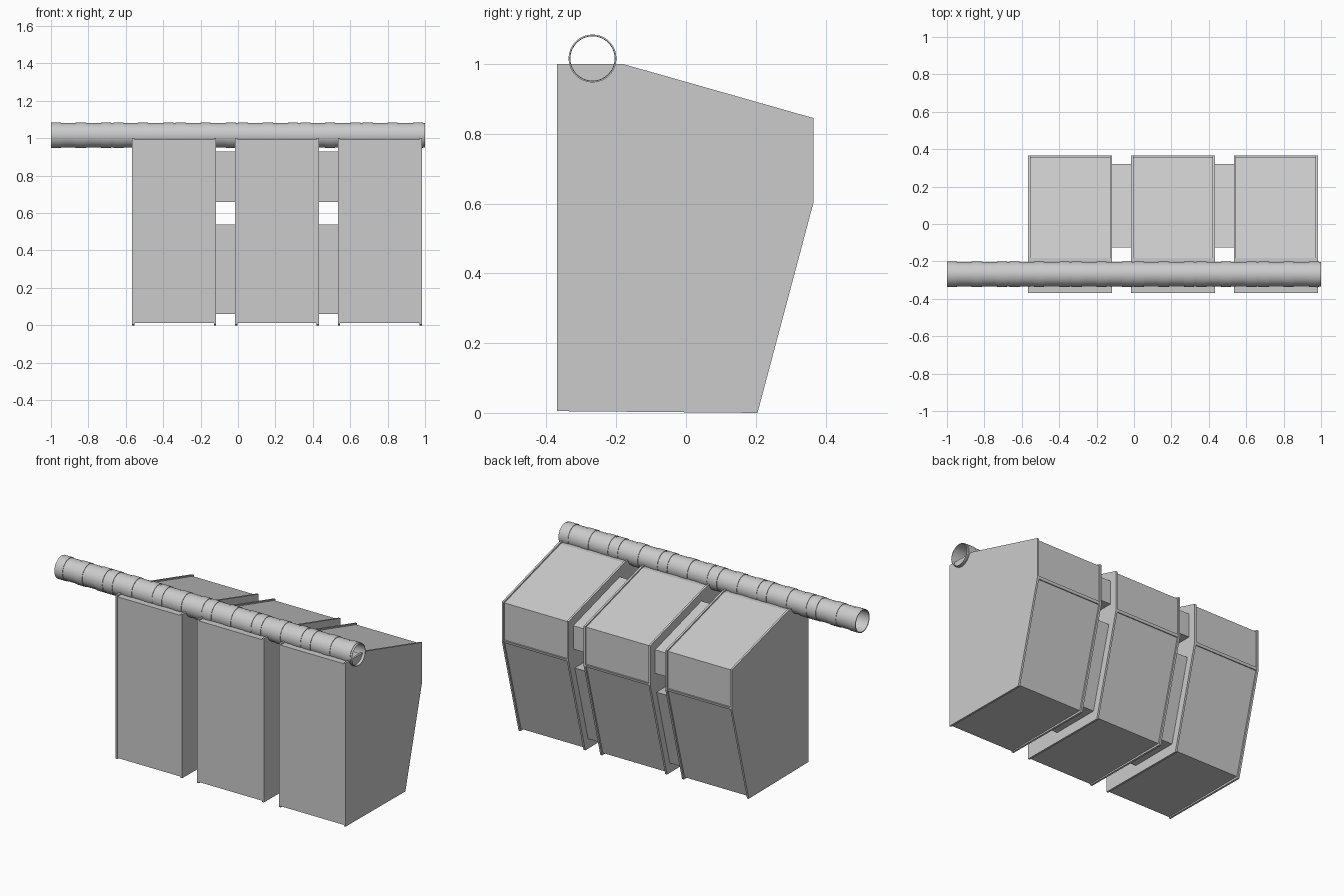
import bpy, bmesh, math

if "Cube" in bpy.data.objects:
    bpy.data.objects.remove(bpy.data.objects["Cube"])


def make_object(name, bm):
    bmesh.ops.recalc_face_normals(bm, faces=bm.faces)
    mesh = bpy.data.meshes.new(name)
    bm.to_mesh(mesh)
    bm.free()
    obj = bpy.data.objects.new(name, mesh)
    bpy.context.collection.objects.link(obj)
    return obj


def prism(name, profile, x0, x1):
    """Extrude a (y, z) profile along x."""
    bm = bmesh.new()
    face = bm.faces.new([bm.verts.new((x0, y, z)) for y, z in profile])
    ext = bmesh.ops.extrude_face_region(bm, geom=[face])
    verts = [v for v in ext["geom"] if isinstance(v, bmesh.types.BMVert)]
    bmesh.ops.translate(bm, verts=verts, vec=(x1 - x0, 0, 0))
    return make_object(name, bm)


# Side panels stand slightly proud of the cabinet body on top, back and bottom
PANEL = [(-0.37, 0.005), (-0.37, 1.0), (-0.18, 1.0),
         (0.366, 0.845), (0.366, 0.605), (0.205, 0.0)]
BODY = [(-0.369, 0.012), (-0.369, 0.992), (-0.181, 0.992),
        (0.358, 0.839), (0.358, 0.606), (0.198, 0.012)]
RAIL = [(0.34, 0.598), (0.34, 0.614), (0.366, 0.614), (0.362, 0.598)]
UPPER_LINK = [(-0.125, 0.66), (-0.125, 0.93), (0.32, 0.803), (0.32, 0.66)]
LOWER_LINK = [(-0.125, 0.06), (-0.125, 0.54), (0.306, 0.54), (0.178, 0.06)]

WIDTH, PITCH, LEFT, T = 0.449, 0.55, -0.566, 0.012

# Three cabinets
for i in range(3):
    a = LEFT + i * PITCH
    b = a + WIDTH
    prism(f"cabinet_body_{i + 1}", BODY, a + T, b - T)
    prism(f"left_panel_{i + 1}", PANEL, a, a + T)
    prism(f"right_panel_{i + 1}", PANEL, b - T, b)
    prism(f"back_rail_{i + 1}", RAIL, a + T, b - T)
    # Connectors to the next cabinet
    if i < 2:
        prism(f"upper_connector_{i + 1}", UPPER_LINK, b, a + PITCH)
        prism(f"lower_connector_{i + 1}", LOWER_LINK, b, a + PITCH)

# Hollow pipe: six repeated lengths with three raised bands each
R_IN, R_PIPE, R_BAND = 0.0635, 0.0658, 0.0688
LENGTH, SIDES = 2 / 6, 32
outer = []
for k in range(6):
    for s in (0.0, 0.132, 0.268):
        x0 = -1 + k * LENGTH + s
        x1 = x0 + 0.054
        outer += [(x0, R_PIPE), (x0, R_BAND), (x1, R_BAND), (x1, R_PIPE)]
outer = outer[1:] + [(1.0, R_PIPE)]
loop = [(-1.0, R_IN)] + outer + [(1.0, R_IN)]

bm = bmesh.new()
rings = []
for x, r in loop:
    rings.append([bm.verts.new((x,
                                -0.268 + r * math.cos(math.tau * j / SIDES),
                                1.016 + r * math.sin(math.tau * j / SIDES)))
                  for j in range(SIDES)])
for n, ring in enumerate(rings):
    nxt = rings[(n + 1) % len(rings)]
    for j in range(SIDES):
        m = (j + 1) % SIDES
        bm.faces.new((ring[j], ring[m], nxt[m], nxt[j]))
pipe = make_object("top_pipe", bm)
bpy.context.view_layer.objects.active = pipe
pipe.select_set(True)
bpy.ops.object.shade_smooth_by_angle(angle=math.radians(30))
